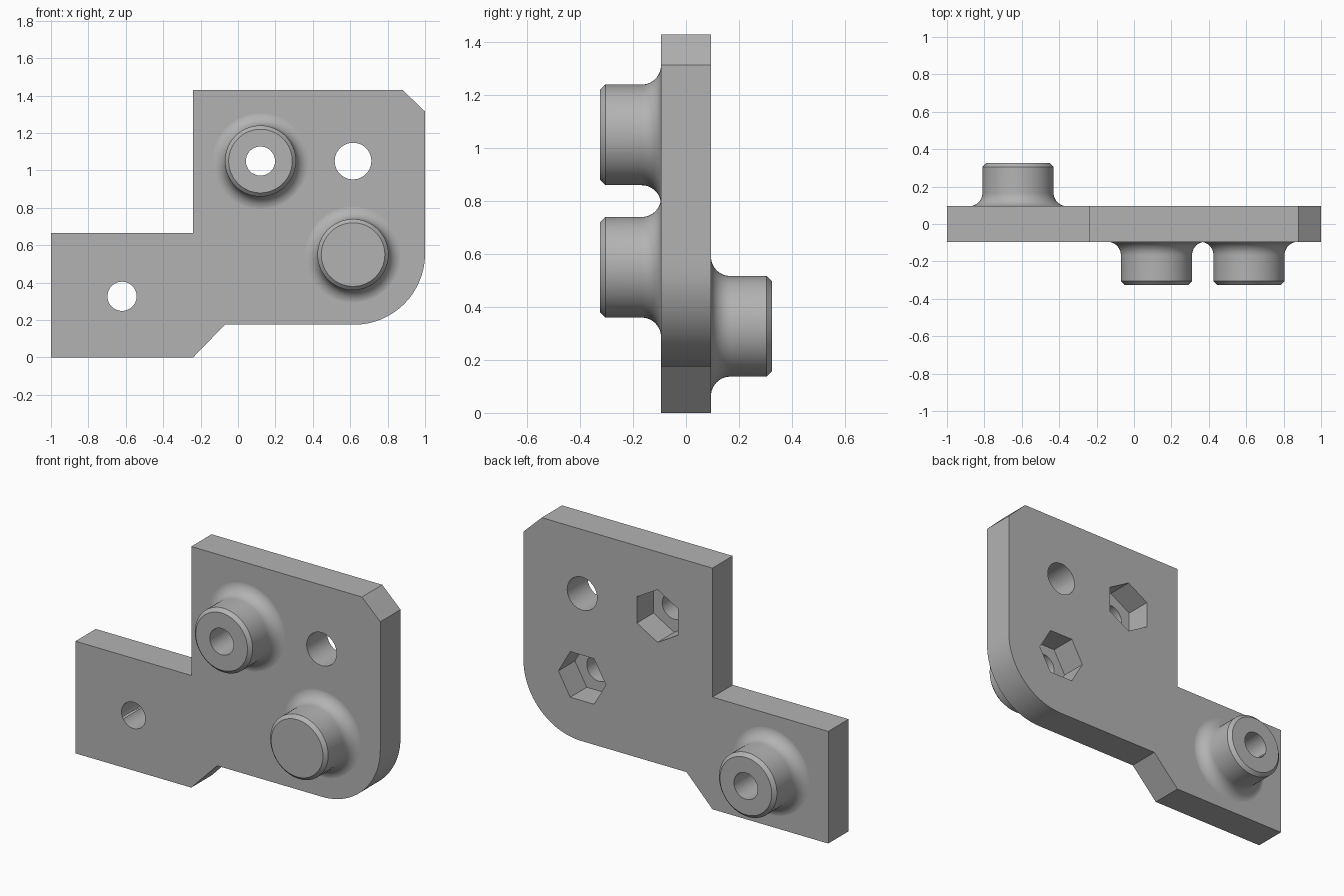
import bpy, bmesh
from math import sin, cos, pi, radians
from mathutils import Matrix, Vector

cube = bpy.data.objects.get("Cube")
if cube:
    bpy.data.objects.remove(cube, do_unlink=True)

HALF = 0.095          # half plate thickness
TIP = 0.325           # how far the bosses reach from the mid plane
BOSS_R, FILLET, CHAMFER = 0.19, 0.073, 0.02
HOLE_R, PLAIN_R = 0.078, 0.098
HEX_R, HEX_DEPTH = 0.156, 0.155

grey = bpy.data.materials.new("plain_grey")
grey.use_nodes = True
colour = (0.45, 0.45, 0.45, 1)
grey.diffuse_color = colour
grey.node_tree.nodes["Principled BSDF"].inputs["Base Color"].default_value = colour


def finish(bm, name):
    bmesh.ops.recalc_face_normals(bm, faces=bm.faces[:])
    mesh = bpy.data.meshes.new(name)
    bm.to_mesh(mesh)
    bm.free()
    mesh.materials.append(grey)
    obj = bpy.data.objects.new(name, mesh)
    bpy.context.collection.objects.link(obj)
    return obj


def prism(name, outline, y0, y1):
    """Extrude an x-z outline along y."""
    bm = bmesh.new()
    face = bm.faces.new([bm.verts.new((x, y0, z)) for x, z in outline])
    out = bmesh.ops.extrude_face_region(bm, geom=[face])
    moved = [v for v in out["geom"] if isinstance(v, bmesh.types.BMVert)]
    bmesh.ops.translate(bm, verts=moved, vec=(0, y1 - y0, 0))
    return finish(bm, name)


def ring(x, z, radius, sides, start=0.0):
    return [(x + radius * cos(start + 2 * pi * i / sides),
             z + radius * sin(start + 2 * pi * i / sides)) for i in range(sides)]


def boss(name, x, z, side):
    """Turned boss with a base fillet and chamfered rim; side is -1 front, +1 back."""
    profile = [(0, 0), (BOSS_R + FILLET, 0)]
    for i in range(13):
        a = radians(90 * i / 12)
        profile.append((BOSS_R + FILLET * (1 - sin(a)),
                        HALF - 0.0005 + FILLET * (1 - cos(a))))
    profile += [(BOSS_R, TIP - CHAMFER), (BOSS_R - CHAMFER, TIP), (0, TIP)]
    bm = bmesh.new()
    verts = [bm.verts.new((r, side * y, 0)) for r, y in profile]
    edges = [bm.edges.new(pair) for pair in zip(verts, verts[1:])]
    bmesh.ops.spin(bm, geom=verts + edges, cent=(0, 0, 0), axis=(0, 1, 0),
                   angle=2 * pi, steps=64)
    bmesh.ops.remove_doubles(bm, verts=bm.verts[:], dist=0.0001)
    bmesh.ops.transform(bm, matrix=Matrix.Translation(Vector((x, 0, z))), verts=bm.verts[:])
    return finish(bm, name)


def combine(target, tool, operation):
    mod = target.modifiers.new("combine", "BOOLEAN")
    mod.operation, mod.object, mod.solver = operation, tool, "EXACT"
    bpy.context.view_layer.objects.active = target
    bpy.ops.object.modifier_apply(modifier=mod.name)
    bpy.data.objects.remove(tool, do_unlink=True)


# Stepped plate with one rounded and one clipped corner
corner = [(0.62 + 0.38 * sin(radians(90 * i / 24)),
           0.555 - 0.38 * cos(radians(90 * i / 24))) for i in range(25)]
outline = [(-1, 0), (-0.24, 0), (-0.07, 0.175)] + corner + [
    (1, 1.315), (0.88, 1.43), (-0.24, 1.43), (-0.24, 0.665), (-1, 0.665)]
bracket = prism("bracket_plate", outline, -HALF, HALF)

# Bosses: x, z, side, hexagon start angle (none on the back boss)
BOSSES = [(0.12, 1.05, -1, pi / 2), (0.615, 0.55, -1, 0.0), (-0.62, 0.327, 1, None)]
for x, z, side, turn in BOSSES:
    combine(bracket, boss("boss", x, z, side), "UNION")

# Bolt holes and hexagonal nut pockets
for x, z, side, turn in BOSSES:
    combine(bracket, prism("hole_cutter", ring(x, z, HOLE_R, 48), -0.5, 0.5), "DIFFERENCE")
    if turn is not None:
        combine(bracket, prism("pocket_cutter", ring(x, z, HEX_R, 6, turn),
                               HALF - HEX_DEPTH, 0.5), "DIFFERENCE")
combine(bracket, prism("hole_cutter", ring(0.615, 1.05, PLAIN_R, 48), -0.5, 0.5), "DIFFERENCE")

# Smooth round surfaces, keep the plate faces flat
bpy.ops.object.select_all(action="DESELECT")
bracket.select_set(True)
bpy.context.view_layer.objects.active = bracket
bpy.ops.object.shade_smooth_by_angle(angle=radians(30))
for poly in bracket.data.polygons:
    if abs(poly.normal.y) > 0.9999:
        poly.use_smooth = False
